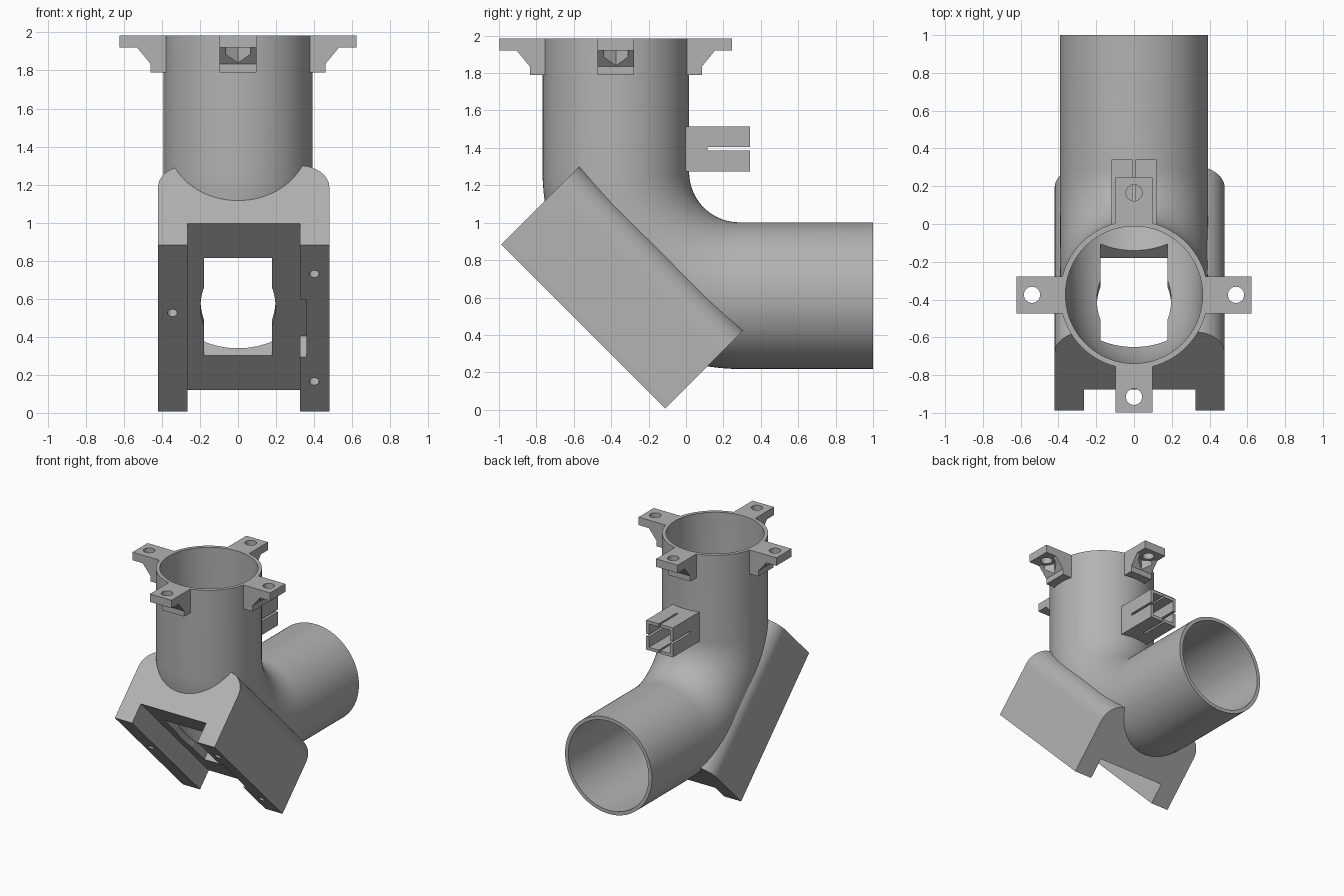
import bpy, bmesh
from math import sin, cos, pi, radians, sqrt
from mathutils import Matrix, Vector

if "Cube" in bpy.data.objects:
    bpy.data.objects.remove(bpy.data.objects["Cube"], do_unlink=True)

grey = bpy.data.materials.new("plain grey")
grey.use_nodes = True
COLOUR = (0.45, 0.45, 0.45, 1)
grey.diffuse_color = COLOUR
grey.node_tree.nodes["Principled BSDF"].inputs["Base Color"].default_value = COLOUR

AXIS_Y, AXIS_Z, BEND = -0.375, 0.61, 0.66      # pipe axes and bend radius
R_OUT, R_IN, TOP = 0.392, 0.363, 1.985


def loft(name, rings):
    """Closed solid through a list of equally sized point rings."""
    bm = bmesh.new()
    rows = [[bm.verts.new(p) for p in ring] for ring in rings]
    n = len(rows[0])
    for a, b in zip(rows, rows[1:]):
        for i in range(n):
            j = (i + 1) % n
            bm.faces.new((a[i], a[j], b[j], b[i]))
    bm.faces.new(rows[0])
    bm.faces.new(rows[-1])
    bmesh.ops.recalc_face_normals(bm, faces=bm.faces)
    mesh = bpy.data.meshes.new(name)
    bm.to_mesh(mesh)
    bm.free()
    mesh.materials.append(grey)
    ob = bpy.data.objects.new(name, mesh)
    bpy.context.collection.objects.link(ob)
    return ob


def prism(name, profile, lo, hi, frame=Matrix()):
    return loft(name, [[frame @ Vector((a, b, c)) for a, b in profile] for c in (lo, hi)])


def box(name, x, y, z, frame=Matrix()):
    return prism(name, [(x[0], y[0]), (x[1], y[0]), (x[1], y[1]), (x[0], y[1])], *z, frame)


def ellipse(cx, cy, rx, ry, n):
    return [(cx + rx * cos(2 * pi * i / n), cy + ry * sin(2 * pi * i / n)) for i in range(n)]


def combine(target, tool, operation="DIFFERENCE"):
    mod = target.modifiers.new("bool", "BOOLEAN")
    mod.object, mod.operation, mod.solver = tool, operation, "EXACT"
    bpy.context.view_layer.objects.active = target
    bpy.ops.object.modifier_apply(modifier=mod.name)
    bpy.data.objects.remove(tool, do_unlink=True)


def smooth(ob):
    bpy.ops.object.select_all(action="DESELECT")
    ob.select_set(True)
    bpy.context.view_layer.objects.active = ob
    bpy.ops.object.shade_smooth_by_angle(angle=radians(25))


def elbow(name, radius, extra):
    """Vertical run, quarter bend, then horizontal run to the back."""
    cy, cz = AXIS_Y + BEND, AXIS_Z + BEND
    stations = [(AXIS_Y, TOP + extra, 0)]
    for i in range(33):
        t = pi / 2 * i / 32
        stations.append((cy - BEND * cos(t), cz - BEND * sin(t), t))
    stations.append((1 + extra, AXIS_Z, pi / 2))
    circle = ellipse(0, 0, radius, radius, 96)
    return loft(name, [[Vector((a, y + b * cos(t), z + b * sin(t))) for a, b in circle]
                       for y, z, t in stations])


# Tilted frame of the mount: x across, y into the block, z up the slope
s = sqrt(0.5)
tilt = Matrix(((1, 0, 0, 0), (0, s, -s, -0.55), (0, s, s, 0.445), (0, 0, 0, 1)))
# Same frame with its depth as the extrusion axis
inward = tilt @ Matrix(((1, 0, 0, 0), (0, 0, 1, 0), (0, -1, 0, 0), (0, 0, 0, 1)))

# Mount block with rounded rear edges
LEFT, RIGHT, DEPTH, HALF, FLOOR, FILLET = -0.42, 0.48, 0.59, 0.62, 0.16, 0.16
outline = [(LEFT, 0), (RIGHT, 0)]
for cx, start in ((RIGHT - FILLET, 0), (LEFT + FILLET, pi / 2)):
    for i in range(13):
        t = start + pi / 2 * i / 12
        outline.append((cx + FILLET * cos(t), DEPTH - FILLET + FILLET * sin(t)))
body = elbow("elbow_with_mount", R_OUT, 0)
combine(body, prism("mount_block", outline, -HALF, HALF, tilt), "UNION")

# Slot along the front, bore, and window into the bore
combine(body, box("slot", (-0.265, 0.325), (-0.2, FLOOR), (-0.8, 0.8), tilt))
combine(body, elbow("bore", R_IN, 0.1))
combine(body, box("window", (-0.178, 0.178), (0.05, 0.4), (-0.364, 0.364), tilt))
combine(body, prism("window_bulge", ellipse(0, 0, 0.197, 0.34, 64), 0.05, 0.3, inward))

# Side notch and screw holes in the rails
combine(body, box("notch", (0.3, 0.36), (-0.1, FLOOR - 0.002), (-0.215, 0.215), tilt))
for x, v in ((-0.345, 0.113), (0.4, 0.403), (0.4, -0.396)):
    combine(body, prism("screw_hole", ellipse(x, -v, 0.026, 0.026, 24), -0.1, 0.2, inward))
smooth(body)

# Four flange tabs with bolt holes and hexagonal nut pockets
tab_side = [(0.375, 1.79), (0.46, 1.79), (0.46, 1.835), (0.53, 1.92),
            (0.622, 1.92), (0.622, TOP), (0.375, TOP)]
upright = Matrix(((1, 0, 0, 0), (0, 0, -1, 0), (0, 1, 0, 0), (0, 0, 0, 1)))
for k, side in enumerate(("left", "back", "right", "front")):
    spin = Matrix.Translation((0, AXIS_Y, 0)) @ Matrix.Rotation(k * pi / 2, 4, "Z")
    tab = prism("flange_tab_" + side, tab_side, -0.0975, 0.0975, spin @ upright)
    combine(tab, prism("nut_pocket", ellipse(0.54, 0, 0.076, 0.076, 6), 1.7, 1.92, spin))
    combine(tab, prism("bolt_hole", ellipse(0.54, 0, 0.043, 0.043, 32), 1.7, 2.1, spin))
    smooth(tab)

# Hollow rear clip, split along the middle of all four walls
clip = box("rear_clip", (-0.12, 0.12), (-0.005, 0.342), (1.275, 1.515))
combine(clip, box("clip_hollow", (-0.095, 0.095), (0.03, 0.5), (1.3, 1.49)))
combine(clip, box("clip_side_slit", (-0.2, 0.2), (0.115, 0.5), (1.386, 1.404)))
combine(clip, box("clip_top_slit", (-0.008, 0.008), (0.115, 0.5), (1.2, 1.6)))
